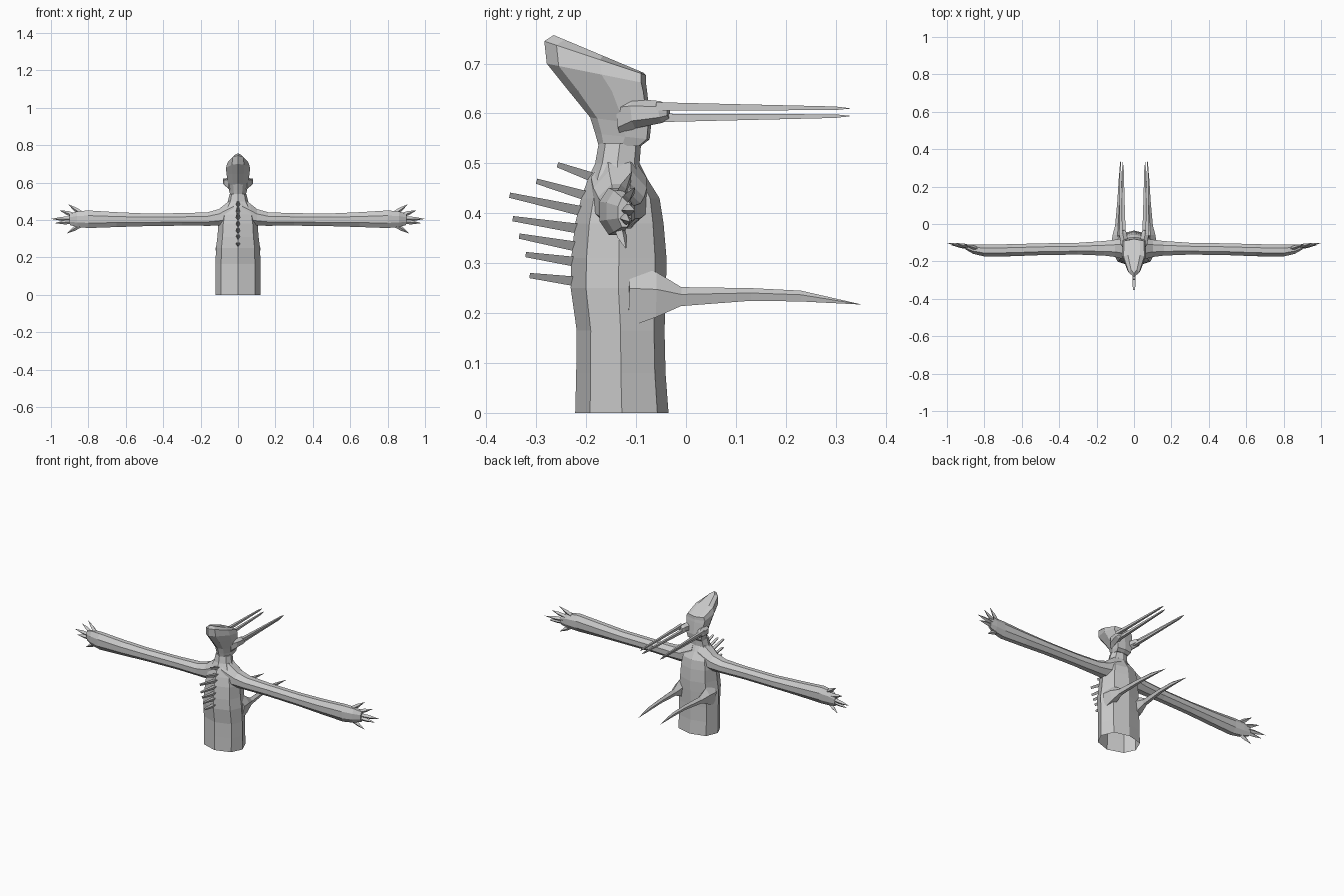
import bpy, bmesh, math
from mathutils import Vector

if "Cube" in bpy.data.objects:
    bpy.data.objects.remove(bpy.data.objects["Cube"])

grey = bpy.data.materials.new("stone grey")
grey.diffuse_color = (0.6, 0.6, 0.6, 1)
grey.use_nodes = True
grey.node_tree.nodes["Principled BSDF"].inputs["Base Color"].default_value = grey.diffuse_color


def loft(name, strands, cap_start=True, cap_end=True, mirror=False):
    """Skin one or more strands (lists of rings) into one flat-shaded object."""
    bm = bmesh.new()
    for rings in strands:
        vs = [[bm.verts.new(p) for p in r] for r in rings]
        n = len(vs[0])
        for a, b in zip(vs, vs[1:]):
            for i in range(n):
                j = (i + 1) % n
                bm.faces.new((a[i], a[j], b[j], b[i]))
        if cap_start:
            bm.faces.new(vs[0][::-1])
        if cap_end:
            bm.faces.new(vs[-1])
    bmesh.ops.remove_doubles(bm, verts=bm.verts, dist=0.0002)
    bmesh.ops.recalc_face_normals(bm, faces=bm.faces)
    me = bpy.data.meshes.new(name)
    bm.to_mesh(me)
    bm.free()
    me.materials.append(grey)
    ob = bpy.data.objects.new(name, me)
    bpy.context.collection.objects.link(ob)
    if mirror:
        ob.modifiers.new("mirror", 'MIRROR')
    return ob


def tube(path, n=6, phase=0.0):
    """Rings along a path of (x, y, z, horizontal radius, vertical radius)."""
    d = (Vector(path[-1][:3]) - Vector(path[0][:3])).normalized()
    u = d.cross(Vector((0, 0, 1))).normalized()
    v = u.cross(d)
    out = []
    for x, y, z, ru, rv in path:
        ring = []
        for i in range(n):
            a = phase + 2 * math.pi * i / n
            ring.append(Vector((x, y, z)) + u * ru * math.cos(a) + v * rv * math.sin(a))
        out.append(ring)
    return out


def section(yf, zf, yb, zb, w, shape):
    """Eight-sided tilted section; shape lists (width, depth) fractions front to back."""
    half = [(w * s, yf + (yb - yf) * t, zf + (zb - zf) * t) for s, t in shape]
    return half + [(-x, y, z) for x, y, z in half[-2:0:-1]]


# torso and neck, open at the bottom
BODY = [(0, 0), (.75, .16), (1, .5), (.75, .88), (0, 1)]
torso = [(0, -.222, -.035, .12), (.08, -.22, -.041, .12), (.165, -.219, -.043, .12),
         (.25, -.231, -.040, .118), (.31, -.230, -.039, .110), (.38, -.222, -.045, .105),
         (.43, -.210, -.053, .095), (.47, -.196, -.078, .072), (.50, -.182, -.093, .054),
         (.54, -.175, -.090, .045)]
loft("torso", [[section(yf, z, yb, z, w, BODY) for z, yf, yb, w in torso]], cap_start=False)

# crested head leaning forward
HEAD = [(0, 0), (.45, .12), (.9, .55), (.85, .95), (0, 1)]
head = [(-.175, .535, -.090, .535, .046), (-.182, .56, -.073, .548, .052),
        (-.192, .592, -.070, .575, .058), (-.235, .645, -.078, .645, .068),
        (-.279, .700, -.080, .660, .072), (-.284, .745, -.080, .677, .062),
        (-.265, .757, -.086, .682, .036)]
loft("head", [[section(*h, HEAD) for h in head]])

# cheeks and paired long mandibles
cheek = tube([(.035, -.135, .592, .018, .040), (.050, -.105, .600, .024, .030),
              (.060, -.05, .603, .023, .022), (.060, -.035, .603, .015, .014)], 6, math.pi / 6)
prongs = []
for x0, x1, z0, z1 in ((.070, .073, .614, .610), (.053, .060, .591, .595)):
    zc = lambda t: z0 + (z1 - z0) * t
    xc = lambda t: x0 + (x1 - x0) * t
    prongs.append(tube([(xc(0), -.06, zc(0), .013, .012), (xc(.3), .05, zc(.3), .010, .010),
                        (xc(.9), .30, zc(.9), .006, .005), (x1, .332, z1, 0, 0)], 4, math.pi / 4))


def closed(name, strands):
    # tips collapse to a point, so only the start is capped
    return loft(name, strands, cap_end=False, mirror=True)


loft("cheek", [cheek], mirror=True)
closed("mandibles", prongs)

# arms with flared shoulders and broad hands
arm = [(.02, -.135, .440, .060, .085), (.065, -.132, .426, .058, .064),
       (.10, -.130, .414, .050, .048), (.16, -.130, .405, .042, .039),
       (.30, -.132, .403, .034, .036), (.50, -.135, .401, .034, .037),
       (.65, -.140, .402, .035, .043), (.80, -.142, .404, .034, .051),
       (.86, -.134, .404, .027, .045), (.90, -.123, .402, .014, .032)]
loft("arm", [tube(arm, 8, math.pi / 8)], mirror=True)

# clawed fingers
fingers = [((.83, -.135, .430), (.91, -.108, .485)), ((.87, -.125, .423), (.955, -.102, .452)),
           ((.88, -.122, .406), (1.0, -.102, .406)), ((.875, -.125, .392), (.98, -.112, .383)),
           ((.84, -.135, .375), (.915, -.120, .328))]
claws = []
for a, b in fingers:
    a, b = Vector(a), Vector(b)
    m = a.lerp(b, .5)
    claws.append(tube([(*a, .011, .013), (*m, .010, .011), (*b, 0, 0)], 4))
closed("fingers", claws)

# rear-pointing rib spikes with wide roots
rib = [(.085, -.115, .228, .038, .070), (.088, -.060, .232, .028, .050),
       (.085, -.010, .231, .017, .021), (.077, .130, .236, .012, .014),
       (.074, .230, .233, .009, .012), (.072, .353, .217, 0, 0)]
closed("rib_spike", [tube(rib, 5, math.pi / 2)])

# row of seven blunt spines down the front
spines = [(-.185, .472, -.257, .499), (-.198, .436, -.299, .466), (-.211, .408, -.353, .438),
          (-.218, .374, -.347, .391), (-.224, .338, -.334, .356), (-.226, .308, -.321, .319),
          (-.226, .269, -.313, .277)]
rows = []
for y0, z0, y1, z1 in spines:
    rows.append(tube([(0, y0 + .02, z0 - .004, .015, .014), (0, y1, z1, .007, .007)], 3, -math.pi / 2))
loft("front_spines", rows)
